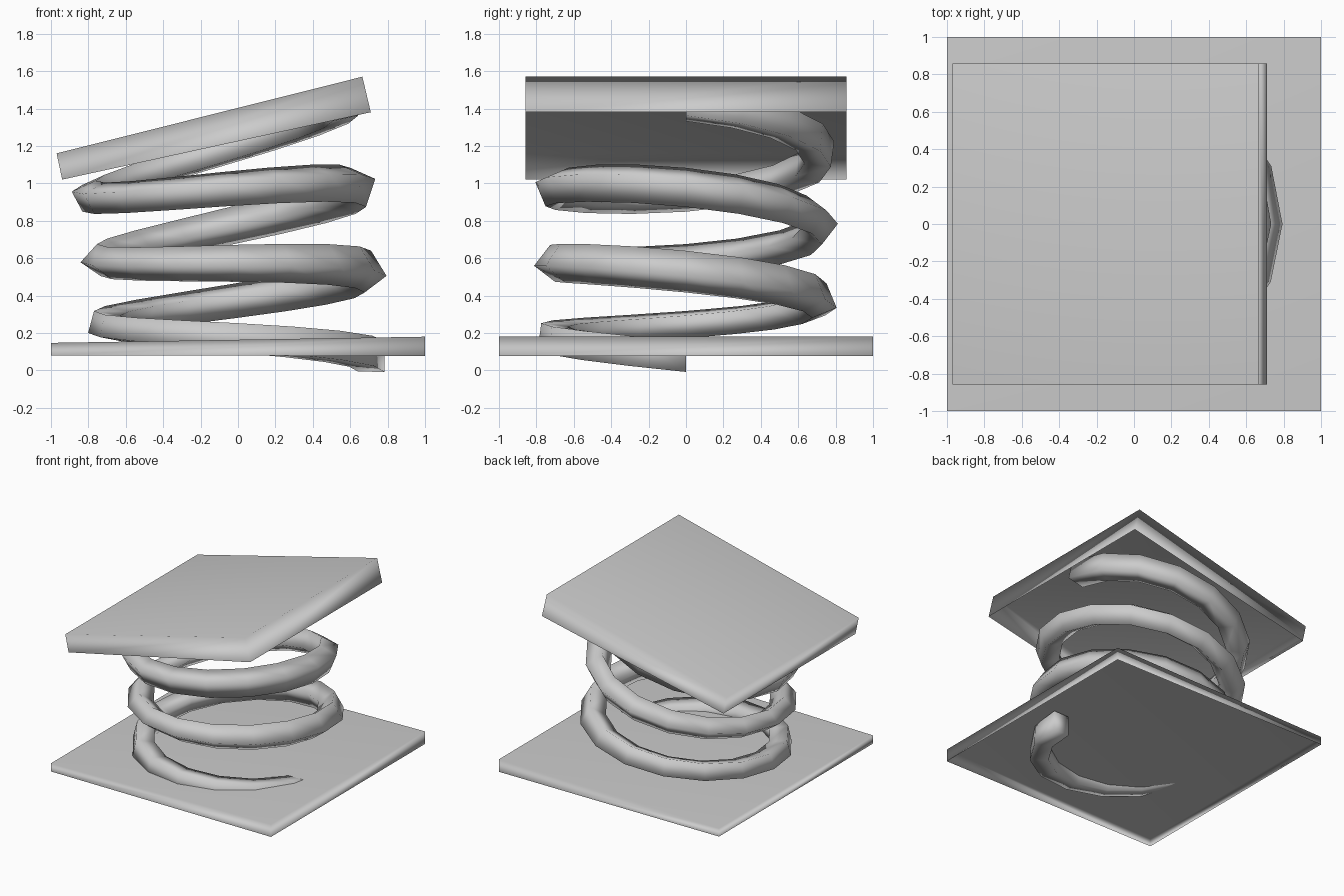
import bpy
import bmesh
from math import cos, sin, tau, radians

if "Cube" in bpy.data.objects:
    bpy.data.objects.remove(bpy.data.objects["Cube"], do_unlink=True)

GREY = (0.6, 0.6, 0.6, 1)
grey = bpy.data.materials.new("plain grey")
grey.use_nodes = True
grey.diffuse_color = GREY
grey.node_tree.nodes["Principled BSDF"].inputs["Base Color"].default_value = GREY


def skin(name, rings, open_start=False):
    """Loft a smooth shell through rings of points, capped at the ends."""
    bm = bmesh.new()
    loops = [[bm.verts.new(p) for p in ring] for ring in rings]
    n = len(loops[0])
    for a, b in zip(loops, loops[1:]):
        for i in range(n):
            j = (i + 1) % n
            bm.faces.new((a[i], a[j], b[j], b[i]))
    bm.faces.new(loops[-1])
    if not open_start:
        bm.faces.new(loops[0])
    bmesh.ops.recalc_face_normals(bm, faces=bm.faces)
    for f in bm.faces:
        f.smooth = True
    mesh = bpy.data.meshes.new(name)
    bm.to_mesh(mesh)
    bm.free()
    mesh.materials.append(grey)
    obj = bpy.data.objects.new(name, mesh)
    bpy.context.collection.objects.link(obj)
    return obj


def tray(name, bottom, top, half_depth):
    """Plate with side walls, open underneath; edges are (x, z) left and right."""
    rings = [[(x0, -half_depth, z0), (x1, -half_depth, z1),
              (x1, half_depth, z1), (x0, half_depth, z0)]
             for (x0, z0), (x1, z1) in (bottom, top)]
    obj = skin(name, rings, open_start=True)
    obj.modifiers.new("area shading", 'WEIGHTED_NORMAL').mode = 'FACE_AREA'


# Slightly wedge-shaped plates, hollow from below
tray("base_plate", ((-1, 0.08), (1, 0.077)), ((-1, 0.147), (1, 0.18)), 1)
tray("top_plate", ((-0.94, 1.02), (0.71, 1.38)), ((-0.97, 1.16), (0.665, 1.57)), 0.857)

# Square wire coiled clockwise, twisting slowly, on an axis that bends sideways
TURNS, STEPS = 3, 16
COIL, WIRE, PITCH = 0.713, 0.1, 0.4
BEND = 0.077                     # radians of bend per turn
ARC = PITCH / BEND


def bent(x, y, h):
    a = h / ARC
    return (x * cos(a) - ARC * (1 - cos(a)), y, 0.073 + (ARC + x) * sin(a))


rings = []
for s in range(TURNS * STEPS + 1):
    t = s / STEPS
    ring = []
    for k in range(4):
        phi = radians(30 * t - 45 + 90 * k)
        r = COIL + WIRE * cos(phi)
        ring.append(bent(r * cos(tau * t), -r * sin(tau * t),
                         PITCH * t + WIRE * sin(phi)))
    rings.append(ring)
skin("coil_spring", rings)
